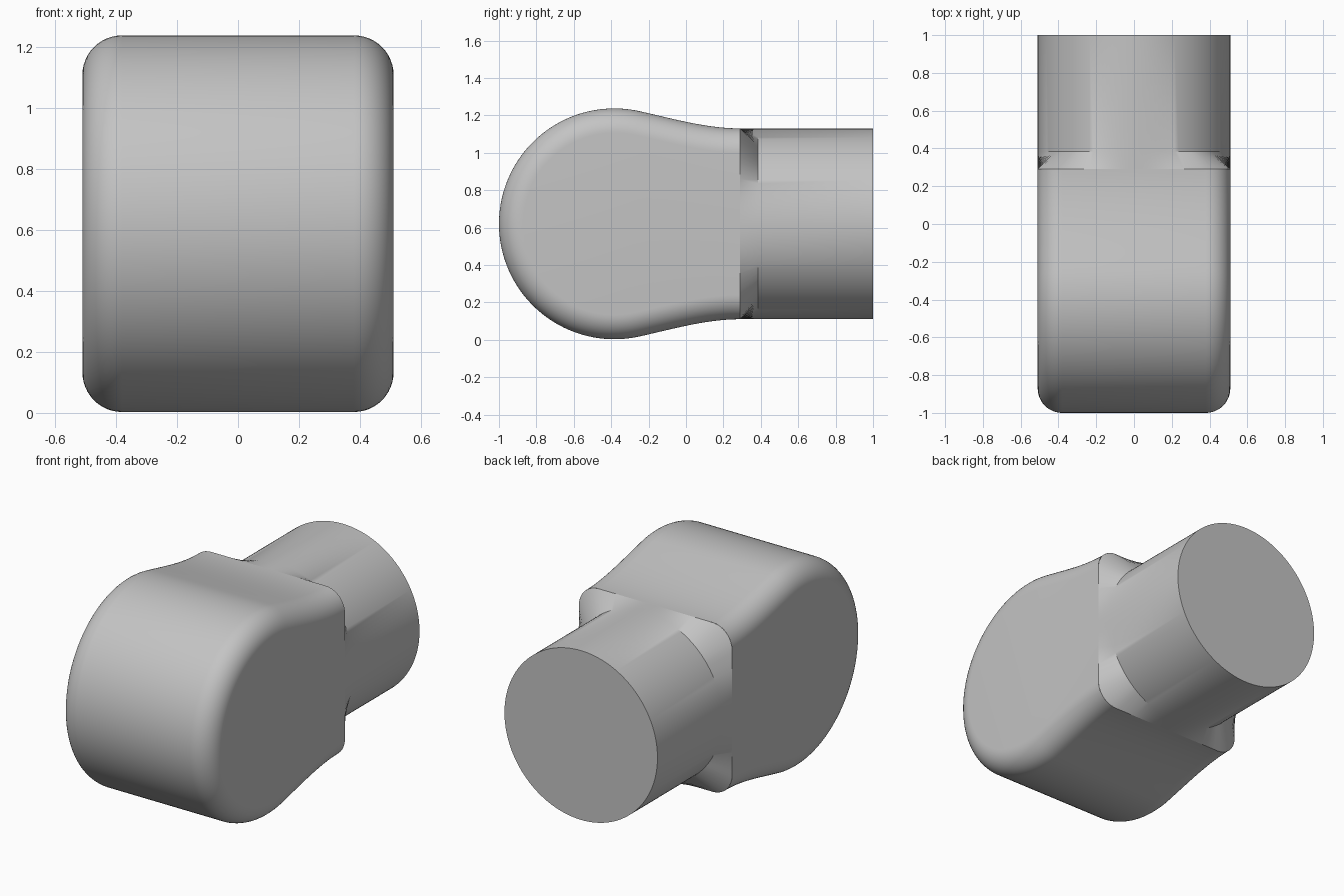
import bpy, bmesh
from math import sin, cos, pi, sqrt, atan2, radians
from mathutils import Vector

if "Cube" in bpy.data.objects:
    bpy.data.objects.remove(bpy.data.objects["Cube"])

MID_Z = 0.62       # height of the main axis
HALF = 0.51        # half width, also the neck radius
FILLET = 0.13      # rounding of the head's rims
HEAD_R, HEAD_Y = 0.617, -0.383
JOINT_Y, NECK_Y, END_Y = 0.29, 0.385, 1.0

grey = bpy.data.materials.new("plain grey")
grey.use_nodes = True
colour = (0.55, 0.55, 0.55, 1)
grey.diffuse_color = colour
grey.node_tree.nodes["Principled BSDF"].inputs["Base Color"].default_value = colour


def finish(bm, name):
    bmesh.ops.recalc_face_normals(bm, faces=bm.faces)
    mesh = bpy.data.meshes.new(name)
    bm.to_mesh(mesh)
    bm.free()
    mesh.materials.append(grey)
    obj = bpy.data.objects.new(name, mesh)
    bpy.context.collection.objects.link(obj)
    bpy.ops.object.select_all(action='DESELECT')
    obj.select_set(True)
    bpy.context.view_layer.objects.active = obj
    bpy.ops.object.shade_smooth_by_angle(angle=radians(30))


def bridge(bm, a, b, closed):
    n = len(a)
    for i in range(n if closed else n - 1):
        k = (i + 1) % n
        bm.faces.new((a[i], a[k], b[k], b[i]))


def head_profile():
    """Upper half from the joint to the nose as (point, normal), then mirrored."""
    lean = 0.22
    start = Vector((HEAD_Y + HEAD_R * sin(lean), HEAD_R * cos(lean)))
    span, slope = JOINT_Y - start.x, -sin(lean) / cos(lean)
    drop = HALF - start.y
    half = []
    for i in range(24):                      # shoulder easing into the neck
        t = 1 - i / 24
        z = start.y + slope * span * (t - 2*t*t + t**3) + drop * (3*t*t - 2*t**3)
        dz = slope * (1 - 4*t + 3*t*t) + drop / span * 6 * (t - t*t)
        half.append((Vector((start.x + span * t, z)), Vector((-dz, 1)).normalized()))
    for i in range(41):                      # round nose
        a = lean - (lean + pi / 2) * i / 40
        n = Vector((sin(a), cos(a)))
        half.append((Vector((HEAD_Y, 0)) + n * HEAD_R, n))
    flip = Vector((1, -1))
    return half + [(p * flip, n * flip) for p, n in reversed(half[:-1])]


def build_head():
    bm = bmesh.new()
    profile = head_profile()
    arc = [pi / 2 * i / 12 for i in range(13)]
    right = [(-HALF + FILLET * (1 - cos(a)), FILLET * (1 - sin(a))) for a in arc]
    sections = right + [(-x, inset) for x, inset in reversed(right)]
    rows = []
    for x, inset in sections:
        pts = [p - n * inset for p, n in profile]
        rows.append([bm.verts.new((x, p.x, MID_Z + p.y)) for p in pts])
    for a, b in zip(rows, rows[1:]):
        bridge(bm, a, b, False)
    bm.faces.new(rows[0])                    # flat cheeks
    bm.faces.new(rows[-1])
    finish(bm, "rounded_head")


def rounded_square(angle):
    """Distance from the axis to the rounded square outline."""
    c, s = abs(cos(angle)), abs(sin(angle))
    core = HALF - FILLET
    r = HALF / max(c, s)
    if min(c, s) * r > core:
        along = core * (c + s)
        r = along + sqrt(along**2 - 2 * core**2 + FILLET**2)
    return r


def build_neck():
    bm = bmesh.new()
    angles = [2 * pi * i / 144 for i in range(144)]
    rings = []
    for y, radius in ((JOINT_Y, rounded_square), (NECK_Y, lambda a: HALF),
                      (END_Y, lambda a: HALF)):
        rings.append([bm.verts.new((radius(a) * cos(a), y, MID_Z + radius(a) * sin(a)))
                      for a in angles])
    for a, b in zip(rings, rings[1:]):
        bridge(bm, a, b, True)
    bm.faces.new(rings[-1])                  # flat end
    finish(bm, "round_neck")


build_head()
build_neck()
